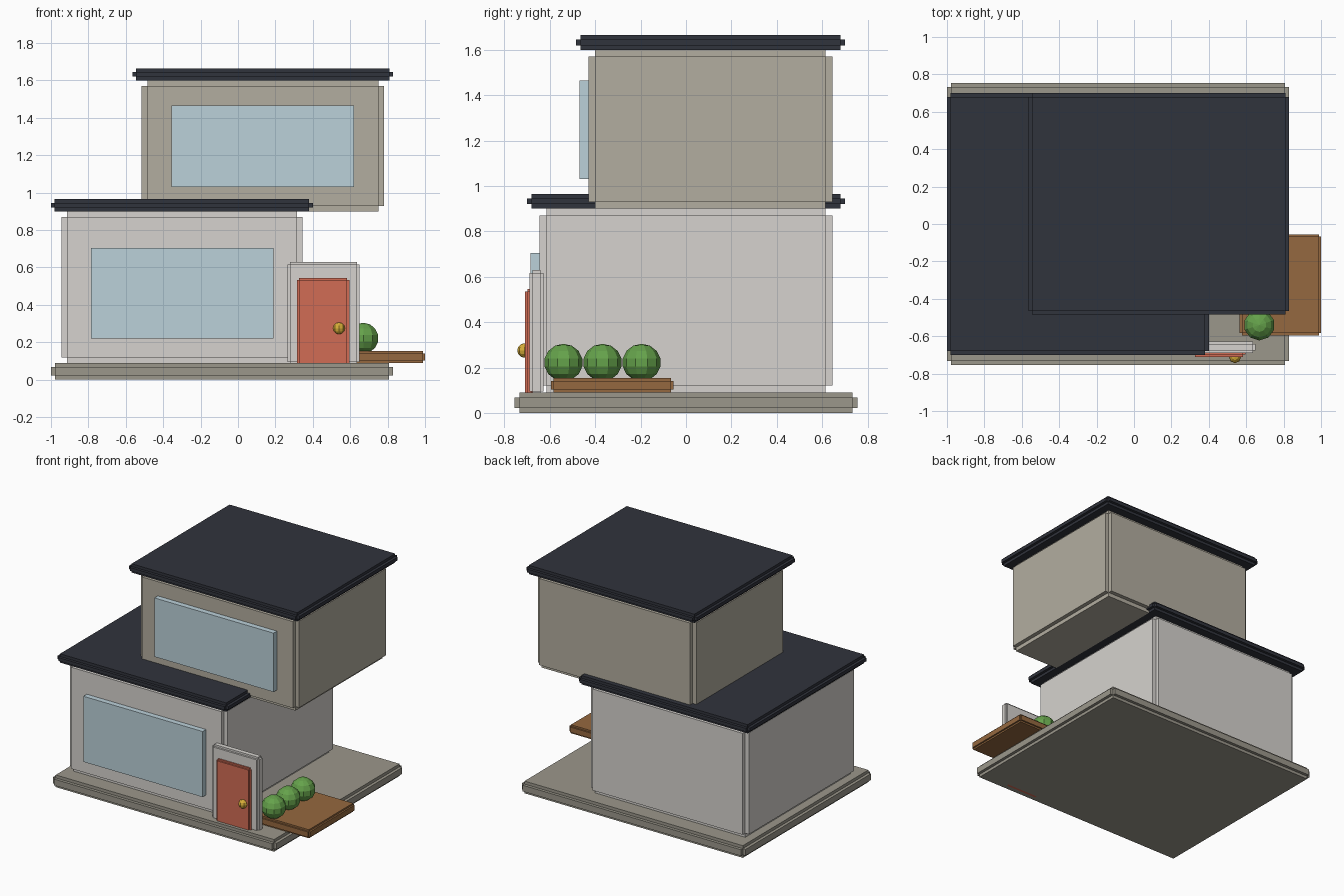
import bpy, bmesh
from mathutils import Matrix, Vector

if "Cube" in bpy.data.objects:
    bpy.data.objects.remove(bpy.data.objects["Cube"])


def material(name, rgb):
    m = bpy.data.materials.new(name)
    m.diffuse_color = (*rgb, 1)
    m.use_nodes = True
    m.node_tree.nodes["Principled BSDF"].inputs["Base Color"].default_value = m.diffuse_color
    return m


STONE = material("stone", (0.33, 0.31, 0.26))
WALL = material("pale_wall", (0.67, 0.65, 0.62))
TAUPE = material("taupe_wall", (0.45, 0.42, 0.35))
ROOF = material("dark_roof", (0.03, 0.033, 0.045))
GLASS = material("glass", (0.5, 0.64, 0.70))
RED = material("door_red", (0.64, 0.15, 0.09))
BRASS = material("brass", (0.68, 0.42, 0.04))
WOOD = material("wood", (0.30, 0.14, 0.05))
LEAF = material("leaf", (0.13, 0.36, 0.07))


def finish(name, bm, mat):
    me = bpy.data.meshes.new(name)
    bm.to_mesh(me)
    bm.free()
    me.materials.append(mat)
    ob = bpy.data.objects.new(name, me)
    bpy.context.collection.objects.link(ob)
    return ob


def block(name, x, y, z, mat, step=0.0):
    """Box spanning the given ranges; step > 0 cuts square notches along all edges."""
    centre = Vector([(a + b) / 2 for a, b in (x, y, z)])
    size = Vector([b - a for a, b in (x, y, z)])
    bm = bmesh.new()
    for full in (range(3) if step else [None]):
        s = [v if full in (None, i) else v - 2 * step for i, v in enumerate(size)]
        bmesh.ops.create_cube(bm, size=1, matrix=Matrix.Translation(centre) @ Matrix.Diagonal((*s, 1)))
    return finish(name, bm, mat)


def ball(name, centre, radius, mat, segs, rings, squash=1.0):
    bm = bmesh.new()
    bmesh.ops.create_uvsphere(bm, u_segments=segs, v_segments=rings, radius=radius,
                              matrix=Matrix.Translation(centre) @ Matrix.Diagonal((1, 1, squash, 1)))
    return finish(name, bm, mat)


# Plinth and the two storeys with their roof slabs
block("plinth", (-1.0, 0.83), (-0.755, 0.755), (0, 0.09), STONE, 0.022)
block("lower_storey", (-0.945, 0.345), (-0.645, 0.645), (0.09, 0.90), WALL, 0.03)
block("lower_roof", (-1.0, 0.40), (-0.70, 0.70), (0.90, 0.965), ROOF, 0.02)
block("upper_storey", (-0.515, 0.78), (-0.43, 0.645), (0.90, 1.60), TAUPE, 0.03)
block("upper_roof", (-0.565, 0.83), (-0.485, 0.70), (1.60, 1.665), ROOF, 0.02)

# Windows
block("lower_window", (-0.785, 0.19), (-0.685, -0.635), (0.22, 0.705), GLASS)
block("upper_window", (-0.355, 0.62), (-0.47, -0.42), (1.03, 1.465), GLASS)

# Entrance
block("door_frame", (0.265, 0.65), (-0.69, -0.628), (0.08, 0.63), WALL, 0.014)
block("door", (0.315, 0.595), (-0.71, -0.67), (0.0, 0.545), RED, 0.011)
ball("door_knob", (0.54, -0.712, 0.275), 0.032, BRASS, 8, 6)

# Planter deck with a row of bushes
block("planter", (0.565, 1.0), (-0.595, -0.055), (0.09, 0.153), WOOD, 0.012)
for i in range(3):
    ball(f"bush_{i + 1}", (0.67, -0.54 + 0.172 * i, 0.222), 0.085, LEAF, 10, 7, 0.97)
